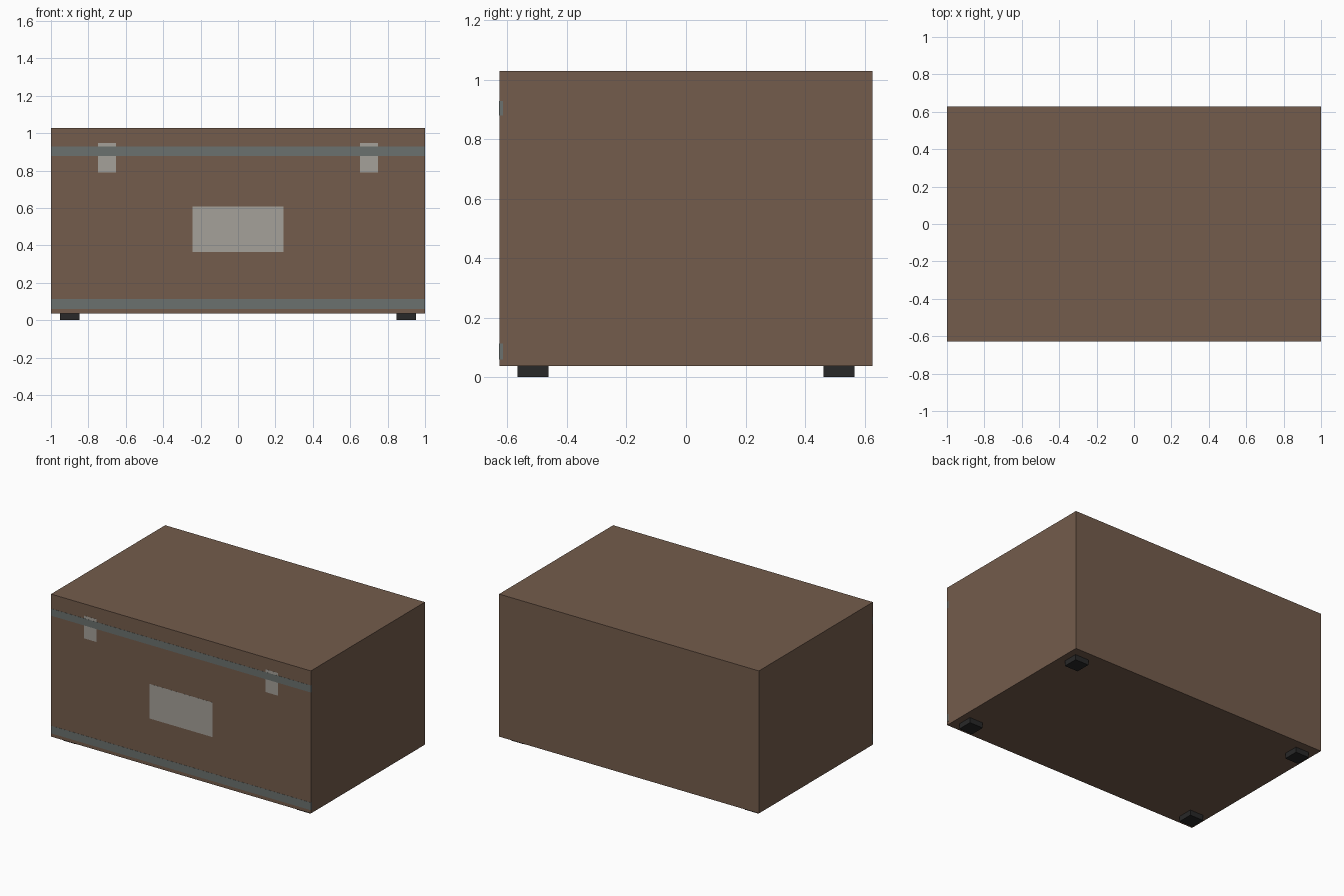
import bpy, bmesh
from mathutils import Vector

if "Cube" in bpy.data.objects:
    bpy.data.objects.remove(bpy.data.objects["Cube"])


def material(name, rgb):
    m = bpy.data.materials.new(name)
    m.diffuse_color = (*rgb, 1)
    m.use_nodes = True
    m.node_tree.nodes["Principled BSDF"].inputs["Base Color"].default_value = m.diffuse_color
    return m


def box(name, lo, hi, mat):
    lo, hi = Vector(lo), Vector(hi)
    bm = bmesh.new()
    bmesh.ops.create_cube(bm, size=1)
    bmesh.ops.scale(bm, vec=hi - lo, verts=bm.verts)
    mesh = bpy.data.meshes.new(name)
    bm.to_mesh(mesh)
    bm.free()
    mesh.materials.append(mat)
    ob = bpy.data.objects.new(name, mesh)
    ob.location = (lo + hi) / 2
    bpy.context.collection.objects.link(ob)
    return ob


brown = material("brown_leather", (0.174, 0.107, 0.072))
steel = material("dark_steel", (0.145, 0.165, 0.158))
silver = material("pale_metal", (0.376, 0.358, 0.319))
rubber = material("black_rubber", (0.021, 0.021, 0.021))

W, D, Z0, Z1 = 1.0, 0.627, 0.037, 1.029

# Case body
box("case_body", (-W, -D, Z0), (W, D, Z1), brown)

# Thin bands inlaid along the front, barely proud of the face
for name, z0, z1 in (("lower_band", 0.06, 0.113), ("upper_band", 0.879, 0.928)):
    box(name, (-W - 0.0002, -D - 0.001, z0), (W + 0.0002, -D + 0.012, z1), steel)

# Front plate
box("front_plate", (-0.243, -D - 0.0005, 0.366), (0.243, -D + 0.012, 0.607), silver)

# Latches and feet, repeated per side
for side, sx in (("left", -1), ("right", 1)):
    x = sx * 0.70
    box(f"{side}_latch", (x - 0.048, -D - 0.0005, 0.789), (x + 0.048, -D + 0.012, 0.947), silver)
    for end, sy in (("front", -1), ("back", 1)):
        x, y = sx * 0.90, sy * 0.514
        box(f"{end}_{side}_foot", (x - 0.052, y - 0.052, 0), (x + 0.052, y + 0.052, Z0), rubber)
